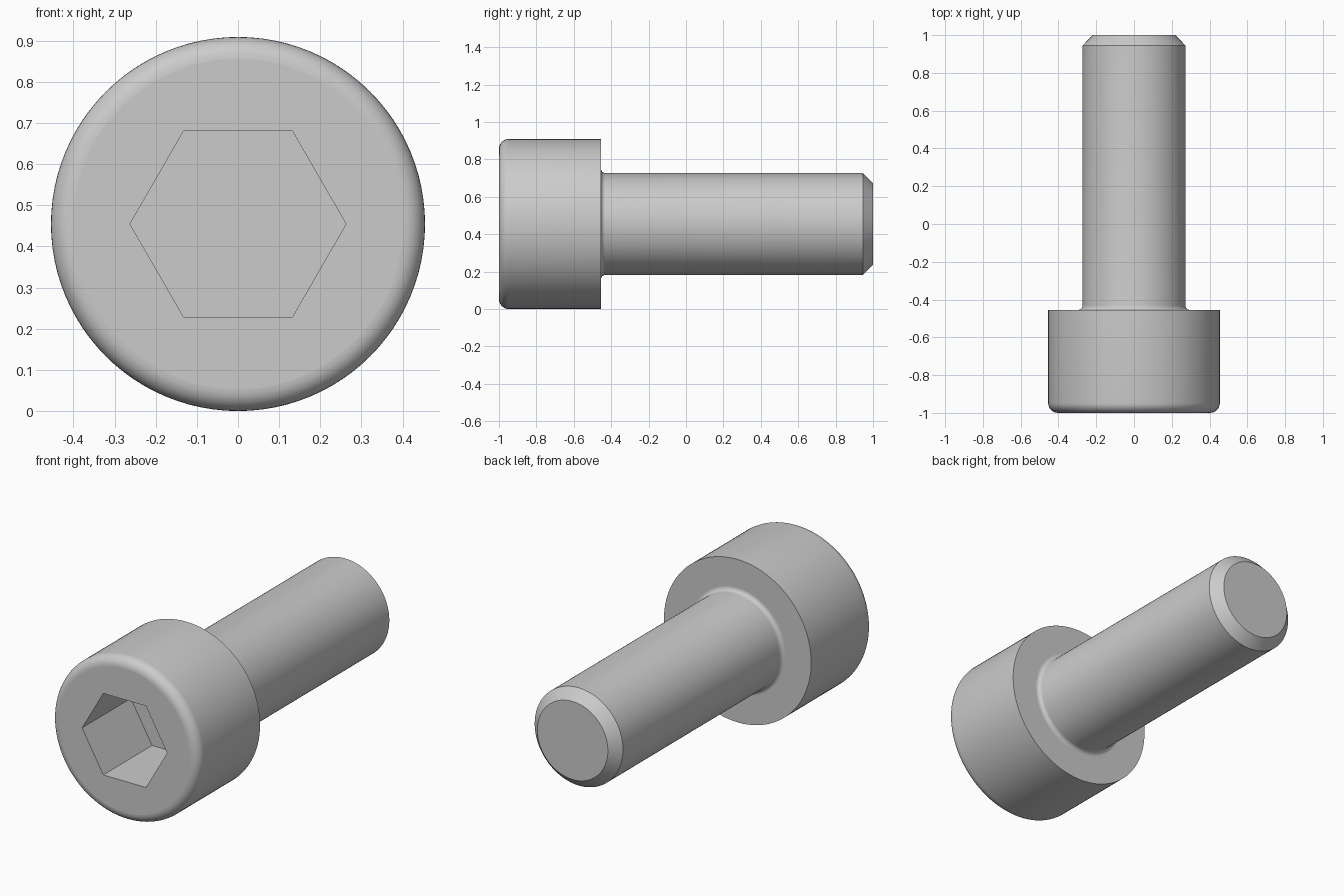
import bpy, bmesh
from math import pi, sin, cos, radians
from mathutils import Vector, Matrix

cube = bpy.data.objects.get("Cube")
if cube:
    bpy.data.objects.remove(cube, do_unlink=True)

HEAD_R, SHAFT_R, TIP_R = 0.4545, 0.2725, 0.218
FRONT, SHOULDER, BACK = -1.0, -0.4545, 1.0
ROUND, NECK, CHAMFER = 0.053, 0.023, 0.055
HEX_R, HEX_DEPTH = 0.2625, 0.43
SEGMENTS = 96

steel = bpy.data.materials.new("steel grey")
steel.use_nodes = True
colour = (0.6, 0.6, 0.6, 1.0)
steel.diffuse_color = colour
steel.node_tree.nodes["Principled BSDF"].inputs["Base Color"].default_value = colour


def arc(r, y, radius, start, end, steps=8):
    """Quarter-round points (radius, y) around a centre."""
    angles = [radians(start + (end - start) * i / steps) for i in range(steps + 1)]
    return [(r + radius * cos(a), y + radius * sin(a)) for a in angles]


# Profile from the rim of the front face to the rim of the tip
profile = arc(HEAD_R - ROUND, FRONT + ROUND, ROUND, -90, 0)
profile.append((HEAD_R, SHOULDER))
profile += arc(SHAFT_R + NECK, SHOULDER + NECK, NECK, 270, 180, 6)
profile += [(SHAFT_R, BACK - CHAMFER), (TIP_R, BACK)]

bm = bmesh.new()

# Head and shaft: rings joined around the y axis
rings = []
for r, y in profile:
    rings.append([bm.verts.new((r * cos(2 * pi * i / SEGMENTS), y,
                                r * sin(2 * pi * i / SEGMENTS)))
                  for i in range(SEGMENTS)])
for a, b in zip(rings, rings[1:]):
    for i in range(SEGMENTS):
        j = (i + 1) % SEGMENTS
        bm.faces.new((a[i], a[j], b[j], b[i]))
bm.faces.new(rings[-1])

# Hexagonal socket: walls and floor
def hexagon(y):
    return [bm.verts.new((HEX_R * cos(i * pi / 3), y, HEX_R * sin(i * pi / 3)))
            for i in range(6)]

mouth, floor = hexagon(FRONT), hexagon(FRONT + HEX_DEPTH)
for i in range(6):
    j = (i + 1) % 6
    bm.faces.new((mouth[i], mouth[j], floor[j], floor[i]))
bm.faces.new(floor)

# Front face with the socket opening
rim = [e for e in bm.edges if e.is_boundary]
bmesh.ops.triangle_fill(bm, use_beauty=True, use_dissolve=False, edges=rim)
bmesh.ops.recalc_face_normals(bm, faces=bm.faces)
bmesh.ops.transform(bm, matrix=Matrix.Translation((0, 0, HEAD_R)), verts=bm.verts)

mesh = bpy.data.meshes.new("socket_head_screw")
bm.to_mesh(mesh)
bm.free()
mesh.materials.append(steel)
screw = bpy.data.objects.new("socket_head_screw", mesh)
bpy.context.collection.objects.link(screw)

# Smooth round surfaces, flat end faces
bpy.ops.object.select_all(action='DESELECT')
screw.select_set(True)
bpy.context.view_layer.objects.active = screw
bpy.ops.object.shade_smooth_by_angle(angle=radians(30))
for face in mesh.polygons:
    if abs(face.normal.y) > 0.999:
        face.use_smooth = False
